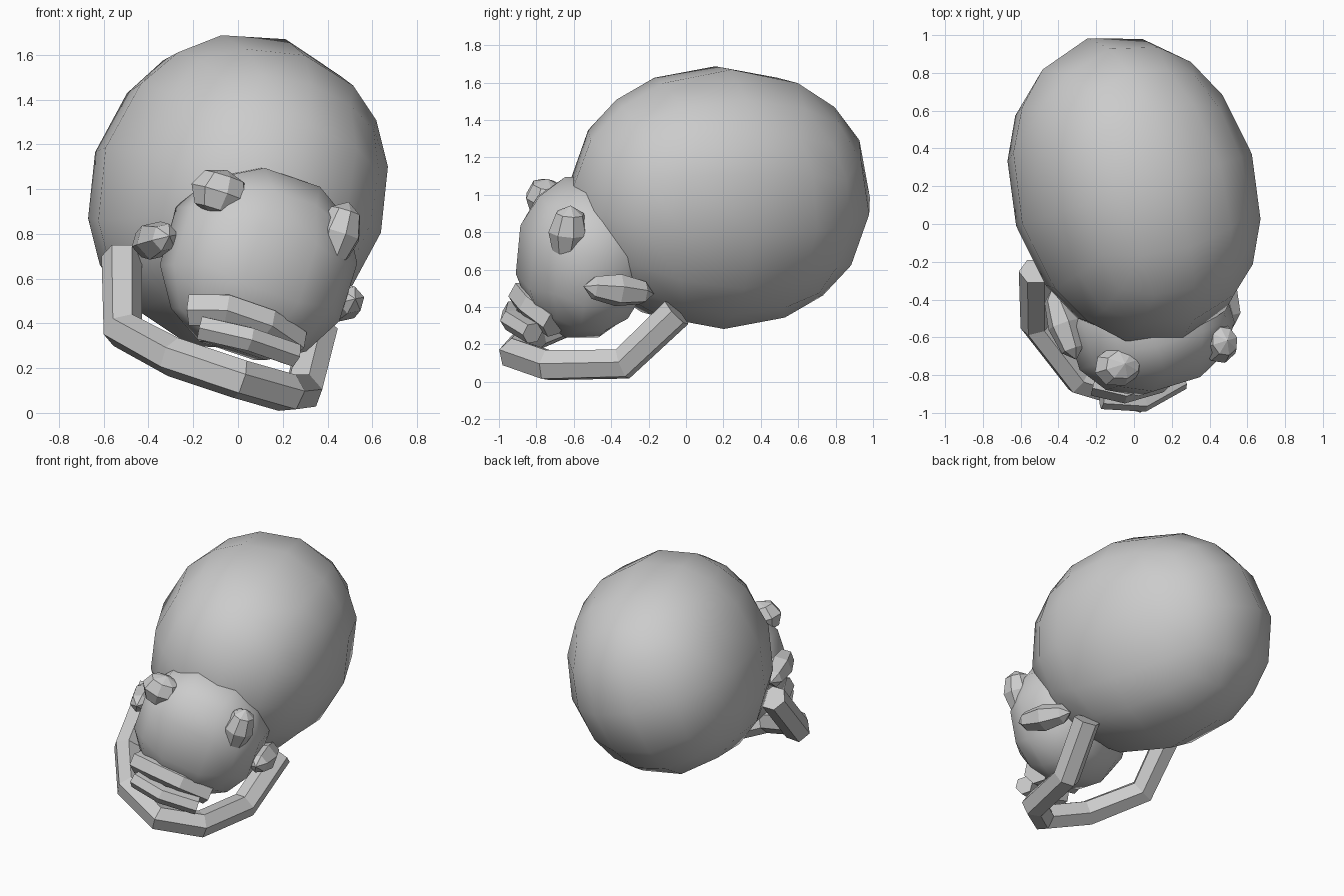
import bpy, bmesh
from math import radians
from mathutils import Matrix, Vector

if "Cube" in bpy.data.objects:
    bpy.data.objects.remove(bpy.data.objects["Cube"])

# Turned and tilted head frame shared by the parts
HEAD = Matrix.Rotation(radians(17), 4, 'Z') @ Matrix.Rotation(radians(18), 4, 'Y')


def finish(name, bm, loc, radii, turn, smooth):
    """Scale, orient and place a unit shape as a named object."""
    m = Matrix.Translation(loc) @ turn @ Matrix.Diagonal((*radii, 1))
    bm.transform(m)
    bmesh.ops.recalc_face_normals(bm, faces=bm.faces)
    for f in bm.faces:
        f.smooth = smooth
    me = bpy.data.meshes.new(name)
    bm.to_mesh(me)
    bm.free()
    ob = bpy.data.objects.new(name, me)
    bpy.context.collection.objects.link(ob)
    return ob


def cube_ball(name, loc, radii, cuts, shape=None):
    """Smooth ball made from a subdivided cube."""
    bm = bmesh.new()
    bmesh.ops.create_cube(bm, size=2)
    bmesh.ops.subdivide_edges(bm, edges=bm.edges[:], cuts=cuts, use_grid_fill=True)
    for v in bm.verts:
        v.co.normalize()
        if shape:
            v.co = shape(v.co)
    return finish(name, bm, loc, radii, HEAD, True)


def facet_ball(name, loc, radii, segs=8, rings=4, turn=HEAD):
    """Flat-faced low-poly bump."""
    bm = bmesh.new()
    bmesh.ops.create_uvsphere(bm, u_segments=segs, v_segments=rings, radius=1)
    return finish(name, bm, loc, radii, turn, False)


def bar(name, points, depth, squash=1.0):
    """Six-sided bar along a bent path."""
    cu = bpy.data.curves.new(name, 'CURVE')
    cu.dimensions = '3D'
    cu.bevel_depth = depth
    cu.bevel_resolution = 1
    cu.use_fill_caps = True
    sp = cu.splines.new('POLY')
    sp.points.add(len(points) - 1)
    for p, co in zip(sp.points, points):
        p.co = (*co, 1)
    sp.use_smooth = False
    ob = bpy.data.objects.new(name, cu)
    bpy.context.collection.objects.link(ob)
    return ob


# Large braincase
cube_ball("cranium", (0, 0.18, 0.985), (0.65, 0.84, 0.72), 3)

# Face, narrowing a little toward the chin and back
def face_shape(co):
    return Vector((co.x, co.y + 0.12 * co.z * (co.y > 0), co.z))

cube_ball("face", (0.09, -0.54, 0.665), (0.45, 0.37, 0.45), 2, face_shape)

# Eyes
facet_ball("eye_left", (-0.08, -0.75, 0.98), (0.14, 0.11, 0.11))
facet_ball("eye_right", (0.45, -0.63, 0.80), (0.10, 0.11, 0.15))

# Cheekbones, long bumps running front to back
ALONG = HEAD @ Matrix.Rotation(radians(84), 4, 'X')
for side, loc in (("left", (-0.37, -0.53, 0.77)), ("right", (0.46, -0.36, 0.49))):
    facet_ball("cheekbone_" + side, loc, (0.09, 0.09, 0.2), 6, 4, ALONG)

# Upper jaw bars
bar("upper_jaw", [(-0.21, -0.83, 0.46), (-0.05, -0.87, 0.46),
                  (0.12, -0.82, 0.40), (0.25, -0.70, 0.31)], 0.08)
bar("teeth", [(-0.17, -0.92, 0.38), (0.05, -0.935, 0.33), (0.25, -0.82, 0.26)], 0.06)

# Lower jaw hoop
bar("lower_jaw", [(-0.52, -0.25, 0.70), (-0.515, -0.53, 0.37), (-0.29, -0.82, 0.25),
                  (0.01, -0.915, 0.15), (0.22, -0.74, 0.09),
                  (0.29, -0.34, 0.095), (0.36, -0.05, 0.37)], 0.09)
